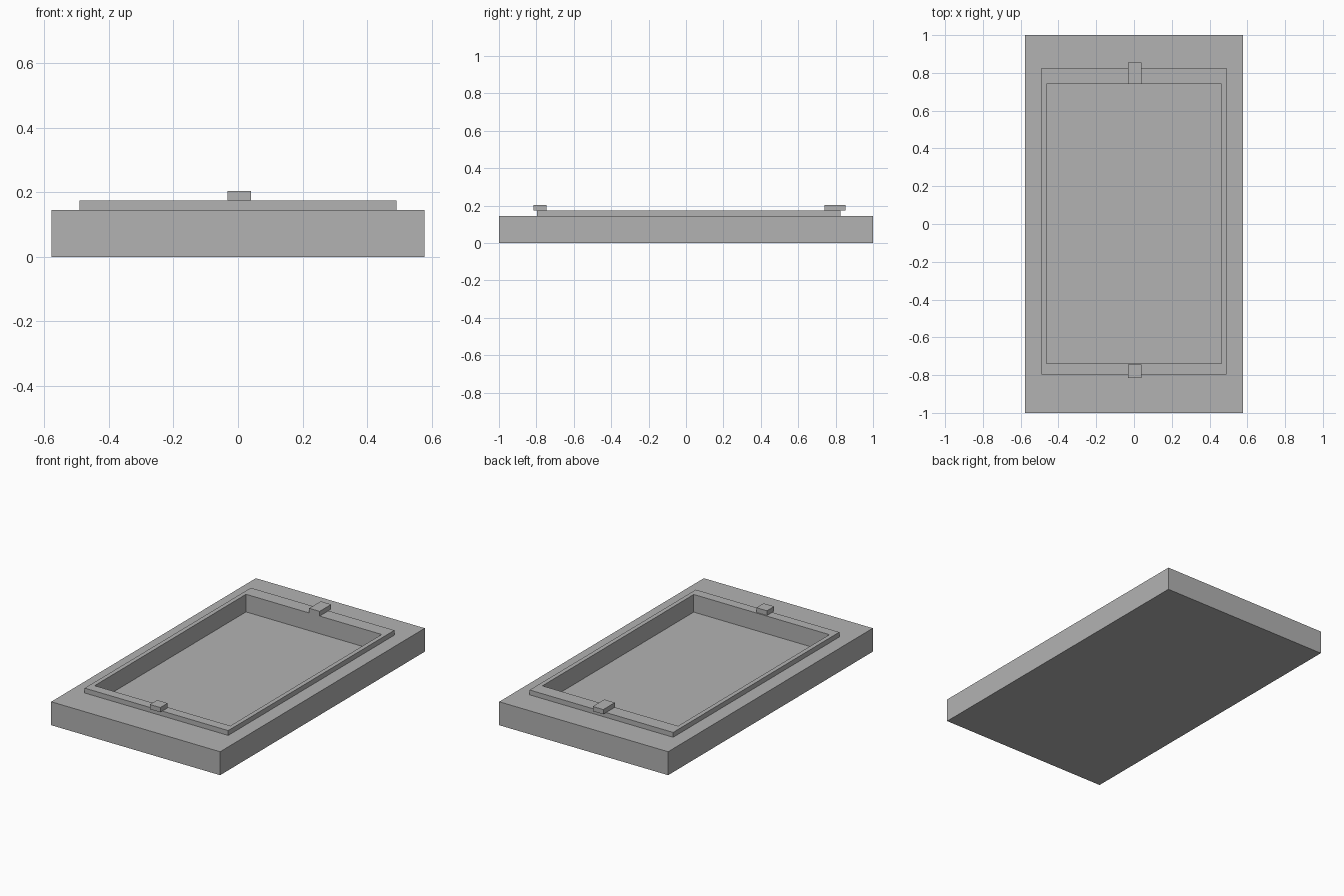
import bpy
import bmesh

cube = bpy.data.objects.get("Cube")
if cube:
    bpy.data.objects.remove(cube, do_unlink=True)

# Single plain grey
GREY = (0.448, 0.448, 0.448, 1.0)
grey = bpy.data.materials.new("plain_grey")
grey.use_nodes = True
grey.diffuse_color = GREY
grey.node_tree.nodes["Principled BSDF"].inputs["Base Color"].default_value = GREY


def stepped_block(name, levels):
    """Join rectangles (x0, x1, y0, y1, z) in order and cap both ends."""
    bm = bmesh.new()
    loops = []
    for x0, x1, y0, y1, z in levels:
        corners = ((x0, y0), (x1, y0), (x1, y1), (x0, y1))
        loops.append([bm.verts.new((x, y, z)) for x, y in corners])
    for low, high in zip(loops, loops[1:]):
        for i in range(4):
            j = (i + 1) % 4
            bm.faces.new((low[i], low[j], high[j], high[i]))
    bm.faces.new(loops[0][::-1])
    bm.faces.new(loops[-1])
    bmesh.ops.recalc_face_normals(bm, faces=bm.faces)
    mesh = bpy.data.meshes.new(name)
    bm.to_mesh(mesh)
    bm.free()
    mesh.materials.append(grey)
    obj = bpy.data.objects.new(name, mesh)
    bpy.context.collection.objects.link(obj)
    return obj


BASE_TOP, RIM_TOP, TAB_TOP, FLOOR = 0.145, 0.175, 0.204, 0.066
outer = (-0.578, 0.578, -1.0, 1.0)
rim = (-0.491, 0.491, -0.797, 0.827)
recess = (-0.464, 0.464, -0.738, 0.741)

# Tray: slab, raised rim and sunken floor in one closed surface
stepped_block("tray", [
    (*outer, 0.0), (*outer, BASE_TOP),
    (*rim, BASE_TOP), (*rim, RIM_TOP),
    (*recess, RIM_TOP), (*recess, FLOOR),
])

# Small catches resting on the rim and overhanging its outer edge
for name, y0, y1 in (("front_tab", -0.816, -0.745), ("back_tab", 0.741, 0.854)):
    tab = (-0.032, 0.04, y0, y1)
    stepped_block(name, [(*tab, RIM_TOP), (*tab, TAB_TOP)])
